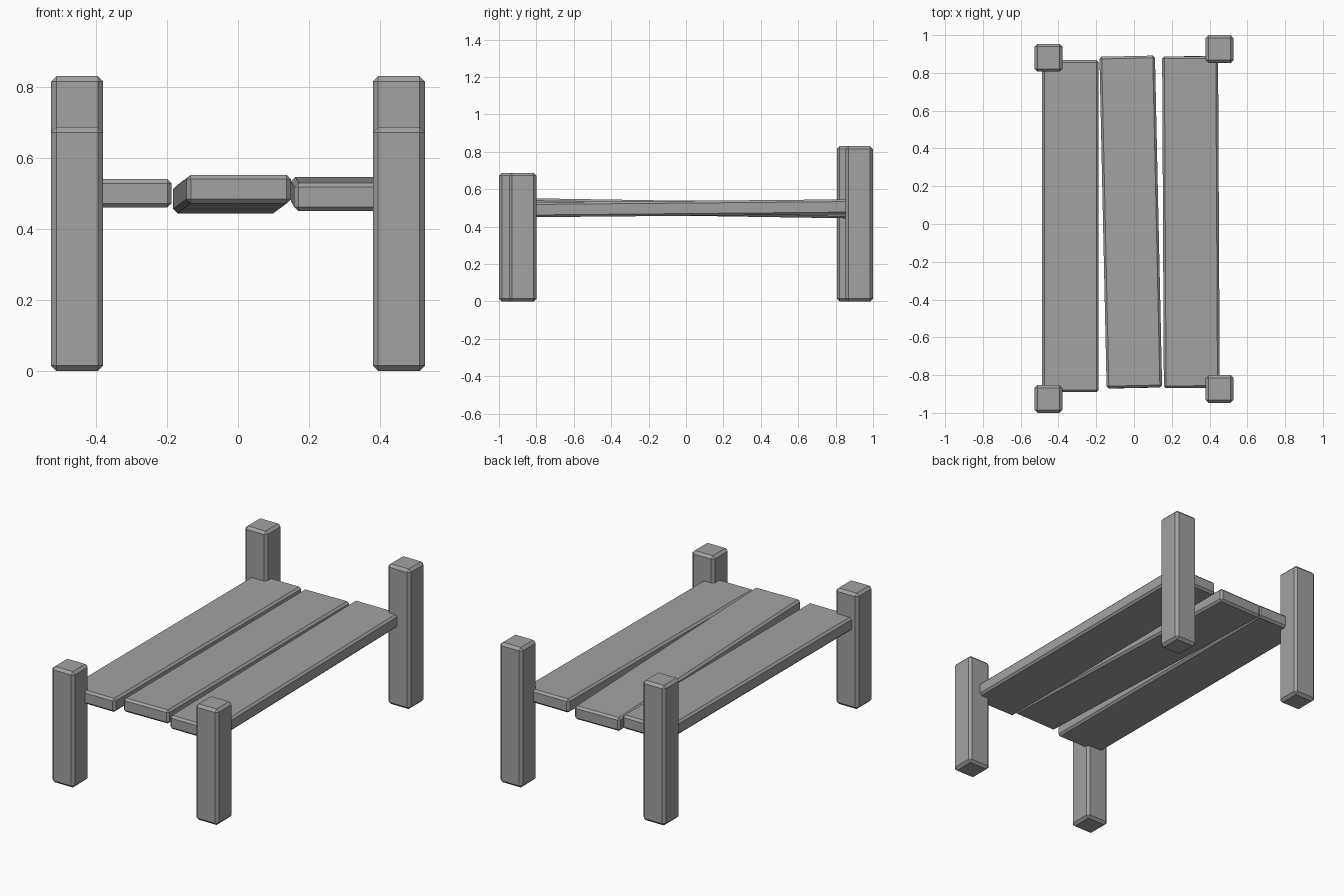
import bpy
import math
from mathutils import Vector

cube = bpy.data.objects.get("Cube")
if cube:
    bpy.data.objects.remove(cube, do_unlink=True)

# Single grey finish
grey = bpy.data.materials.new("plain grey")
grey.use_nodes = True
colour = (0.36, 0.36, 0.36, 1)
grey.diffuse_color = colour
grey.node_tree.nodes["Principled BSDF"].inputs["Base Color"].default_value = colour


def beam(name, size, centre, rotation=(0, 0, 0), chamfer=0.015):
    """Chamfered box, flat shaded."""
    bpy.ops.mesh.primitive_cube_add(size=1, location=centre, rotation=rotation)
    ob = bpy.context.object
    ob.name = name
    ob.scale = size
    bpy.ops.object.transform_apply(location=False, rotation=False, scale=True)
    bevel = ob.modifiers.new("chamfer", "BEVEL")
    bevel.width = chamfer
    bevel.segments = 1
    ob.data.materials.append(grey)
    return ob


def plank(name, width, thickness, front, back):
    """Board running between the centres of its front and back ends."""
    front, back = Vector(front), Vector(back)
    run = back - front
    tilt = math.atan2(run.z, run.y)
    turn = math.atan2(-run.x, run.y)
    beam(name, (width, run.length, thickness), (front + back) / 2,
         (tilt, 0, turn), 0.012)


# Four posts: short at the front, tall at the back
POST = 0.147
for name, x, y, height in (
    ("front_right_post", -0.453, -0.926, 0.687),
    ("front_left_post", 0.453, -0.873, 0.687),
    ("back_right_post", -0.453, 0.88, 0.83),
    ("back_left_post", 0.453, 0.926, 0.83),
):
    beam(name, (POST, POST, height), (x, y, height / 2))

# Three loosely laid planks
plank("right_plank", 0.3, 0.08, (-0.337, -0.89, 0.5), (-0.337, 0.867, 0.5))
plank("middle_plank", 0.294, 0.08, (0.002, -0.868, 0.512), (-0.036, 0.888, 0.484))
plank("left_plank", 0.296, 0.08, (0.306, -0.868, 0.49), (0.297, 0.888, 0.506))
